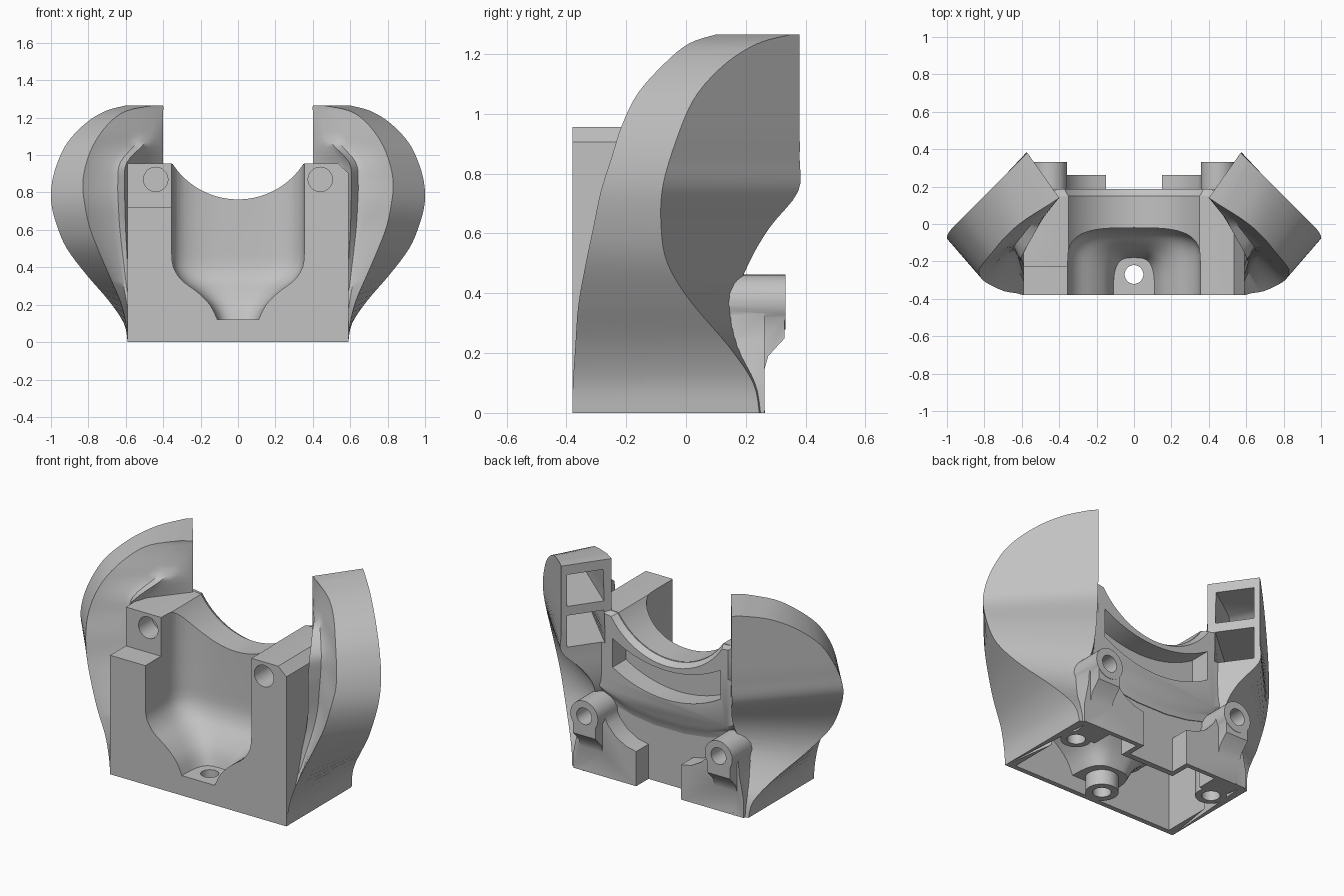
import bpy, bmesh, math
from mathutils import Vector

cube = bpy.data.objects.get("Cube")
if cube:
    bpy.data.objects.remove(cube, do_unlink=True)

grey = bpy.data.materials.new("plain_grey")
grey.use_nodes = True
colour = (0.54, 0.54, 0.54, 1)
grey.diffuse_color = colour
grey.node_tree.nodes["Principled BSDF"].inputs["Base Color"].default_value = colour


def loft(name, rings):
    """Closed solid through rings of equal point count."""
    bm = bmesh.new()
    rows = [[bm.verts.new(p) for p in ring] for ring in rings]
    n = len(rows[0])
    for low, high in zip(rows, rows[1:]):
        for i in range(n):
            j = (i + 1) % n
            bm.faces.new((low[i], low[j], high[j], high[i]))
    bm.faces.new(rows[0][::-1])
    bm.faces.new(rows[-1])
    bmesh.ops.recalc_face_normals(bm, faces=bm.faces)
    mesh = bpy.data.meshes.new(name)
    bm.to_mesh(mesh)
    bm.free()
    mesh.materials.append(grey)
    obj = bpy.data.objects.new(name, mesh)
    bpy.context.scene.collection.objects.link(obj)
    return obj


def prism(name, outline, axis, start, end):
    place = {"x": lambda u, v, t: (t, u, v),
             "y": lambda u, v, t: (u, t, v),
             "z": lambda u, v, t: (u, v, t)}[axis]
    return loft(name, [[place(u, v, t) for u, v in outline] for t in (start, end)])


def arc(cu, cv, r, a0, a1, n):
    angles = [math.radians(a0 + (a1 - a0) * i / n) for i in range(n + 1)]
    return [(cu + r * math.cos(a), cv + r * math.sin(a)) for a in angles]


def rod(name, cu, cv, r, axis, start, end):
    return prism(name, arc(cu, cv, r, 0, 360, 40)[:-1], axis, start, end)


def box(name, x0, x1, y0, y1, z0, z1):
    return prism(name, [(x0, y0), (x1, y0), (x1, y1), (x0, y1)], "z", z0, z1)


def combine(target, other, operation):
    mod = target.modifiers.new("combine", "BOOLEAN")
    mod.solver = "EXACT"
    mod.operation = operation
    mod.object = other
    bpy.context.view_layer.objects.active = target
    bpy.ops.object.modifier_apply(modifier=mod.name)
    bpy.data.objects.remove(other, do_unlink=True)


def smooth_rows(rows, steps):
    """Catmull-Rom interpolation of table rows."""
    out = []
    rows = [Vector(r) for r in rows]
    for i in range(len(rows) - 1):
        a, b = rows[max(i - 1, 0)], rows[i]
        c, d = rows[i + 1], rows[min(i + 2, len(rows) - 1)]
        for s in range(steps):
            t = s / steps
            out.append(0.5 * (2 * b + (c - a) * t + (2 * a - 5 * b + 4 * c - d) * t ** 2
                              + (3 * b - a - 3 * c + d) * t ** 3))
    return out + [rows[-1]]


def funnel(name, grow):
    """Front pocket narrowing to a small floor."""
    rings = []
    levels = [(.12, .11, -.18), (.2, .15, -.15), (.27, .22, -.1), (.33, .3, -.05),
              (.4, .345, -.025), (.48, .355, -.02), (1.3, .355, -.02)]
    for z, w, back in smooth_rows(levels[:-1], 3) + [levels[-1]]:
        w, back, front = w + grow, back + grow, back - .2
        ring = [(-w, -.6, z - grow)]
        for i in range(25):
            a = math.pi * (1 - i / 24)
            c, s = math.cos(a), math.sin(a)
            ring.append((math.copysign(abs(c) ** .6, c) * w,
                         front + (back - front) * max(s, 0) ** .6, z - grow))
        rings.append(ring + [(w, -.6, z - grow)])
    return loft(name, rings)


def rim_y(z, x):
    """Depth of the wing's outer edge."""
    t = min(max((z - .35) / .6, 0), 1)
    return .835 + .115 * t * t * (3 - 2 * t) - x


# Saddle block with two front posts
SADDLE_Z, SADDLE_R = 1.18, .417
saddle = arc(0, SADDLE_Z, SADDLE_R, -33, -147, 40)
body = prism("cradle_body", [(-.59, 0), (.59, 0), (.59, .905), (.535, .955), (.36, .955)]
             + saddle + [(-.36, .955), (-.59, .955)], "y", -.38, .02)
rear = prism("rear_block", [(-.5, 0), (.5, 0), (.5, .955), (.36, .955)]
             + saddle + [(-.36, .955), (-.5, .955)], "y", -.1, .145)
combine(body, rear, "UNION")

# Curved lip behind the saddle, with a sloped lower edge
lower = [(-.5, .52), (-.4, .48), (-.25, .44), (-.1, .42), (.1, .42), (.25, .44), (.4, .48), (.5, .52)]
lip_rings = []
for y, drop, gap in ((.1, .08, .002), (.15, .08, .002), (.16, .04, .01), (.187, 0, .025)):
    outline = [(x, z - drop) for x, z in lower] + [(.46, .955)]
    outline += arc(0, SADDLE_Z, SADDLE_R + gap, -33, -147, 40) + [(-.46, .955)]
    lip_rings.append([(x, y, z) for x, z in outline])
combine(body, loft("rear_lip", lip_rings), "UNION")

# Wing sections: height, front edge x y, outer edge x, rear inner x y, front inner x y
wing_rows = smooth_rows([
    (0, .59, -.38, .59, .5, .265, .57, -.37),
    (.1, .6, -.378, .61, .5, .24, .57, -.33),
    (.22, .63, -.37, .69, .5, .18, .57, -.26),
    (.36, .69, -.36, .81, .5, .16, .57, -.18),
    (.5, .75, -.335, .915, .47, .21, .57, -.11),
    (.62, .795, -.31, .967, .5, .28, .57, -.08),
    (.74, .82, -.285, .998, .57, .375, .57, -.08),
    (.85, .83, -.25, .995, .57, .38, .57, -.08),
    (.96, .81, -.215, .965, .57, .38, .56, -.06),
    (1.07, .765, -.16, .91, .57, .38, .45, .08),
    (1.17, .69, -.07, .815, .57, .38, .41, .13),
    (1.235, .6, .01, .71, .57, .38, .4, .14),
    (1.265, .46, .1, .6, .57, .38, .4, .14)], 4)
for side in (1, -1):
    rings = []
    for z, fx, fy, bx, ex, ey, gx, gy in wing_rows:
        # Rounded corner between wing and post, fading out above the post
        fade = min(max((1.1 - z) / .15, 0), 1)
        width = fx - gx
        corner = [(gx + .45 * width, gy + .45 * (fy - gy) + .02 * fade),
                  (gx + .28 * width, gy + .28 * (fy - gy)),
                  (gx + .14 * width, gy + .14 * (fy - gy) - .35 * fade * width)]
        ring = [(fx, fy), (bx, rim_y(z, bx)), (ex, ey), (.4, .14), (gx, gy)] + corner[::-1]
        rings.append([(side * x, y, z) for x, y in ring])
    combine(body, loft("wing", rings), "UNION")

    # Two compartments open at the wing end, following the rim inside
    along, out = Vector((.578, .816)), Vector((-.707, .707))
    mouth = Vector((.485, .26)) + out * .04
    inner, outer = mouth - along * .105, mouth + along * .115
    for z0, z1 in ((.76, .985), (1.015, 1.215)):
        rings = []
        for z, fx, fy, bx, ex, ey, gx, gy in wing_rows:
            if z0 < z < z1:
                ring = [inner, outer, (bx - .055, rim_y(z, bx) - .01), (fx - .005, fy + .06)]
                rings.append([(side * x, y, z) for x, y in ring])
        combine(body, loft("compartment", rings), "DIFFERENCE")

    # Rear foot, boss and web
    foot = [(.15, 0), (.57, 0), (.57, .1), (.54, .25), (.53, .38), (.37, .38),
            (.34, .32), (.29, .265), (.22, .225), (.15, .21)]
    combine(body, prism("foot", [(side * x, z) for x, z in foot], "y", .05, .262), "UNION")
    web = [(.1, .12), (.255, .12), (.275, .19), (.33, .25), (.33, .36), (.1, .36)]
    combine(body, prism("web", web, "x", side * .375, side * .525), "UNION")
    combine(body, rod("boss", side * .45, .37, .092, "y", .05, .332), "UNION")

# Curved recess in the rear lip
recess = prism("recess", arc(0, 1.41, .7, -121, -59, 24)
               + arc(0, 1.235, .7, -59, -121, 24), "y", .06, .4)
combine(body, recess, "DIFFERENCE")

# Front pocket and shelf on one post
combine(body, funnel("front_pocket", 0), "DIFFERENCE")
combine(body, box("shelf", -.605, -.3, -.5, -.23, .72, 1.1), "DIFFERENCE")

# Hollow underside reaching into the wings, leaving the funnel wall and screw posts
hollow = box("hollow", -.54, .54, -.35, .11, -.1, .48)
for side in (1, -1):
    rings = []
    for z, fx, fy, bx, ex, ey, gx, gy in wing_rows:
        if z < .7:
            ring = [(fx - .005, fy + .05), (bx - .05, rim_y(z, bx) - .01),
                    (.52, .08), (gx + .01, gy + .05)]
            rings.append([(side * x, y, z or -.1) for x, y in ring])
    combine(hollow, loft("wing_hollow", rings), "UNION")
combine(hollow, funnel("funnel_wall", .03), "DIFFERENCE")
posts = [(0, -.27, .09), (.475, .08, .085), (-.475, .08, .085)]
for x, y, r in posts:
    combine(hollow, rod("post", x, y, r, "z", -.2, .8), "DIFFERENCE")
combine(body, hollow, "DIFFERENCE")
for side in (1, -1):
    foot_hollow = box("foot_hollow", side * .18, side * .37, .1, .235, -.1, .16)
    combine(body, foot_hollow, "DIFFERENCE")

# Screw holes
for x, y, r in posts:
    combine(body, rod("hole", x, y, .05, "z", -.1, .3 if x else .2), "DIFFERENCE")
for side in (1, -1):
    combine(body, rod("hole", side * .44, .87, .065, "y", -.5, -.1), "DIFFERENCE")
    combine(body, rod("hole", side * .45, .37, .05, "y", .18, .4), "DIFFERENCE")

bpy.ops.object.select_all(action="DESELECT")
body.select_set(True)
bpy.context.view_layer.objects.active = body
bpy.ops.object.shade_smooth_by_angle(angle=math.radians(35))
